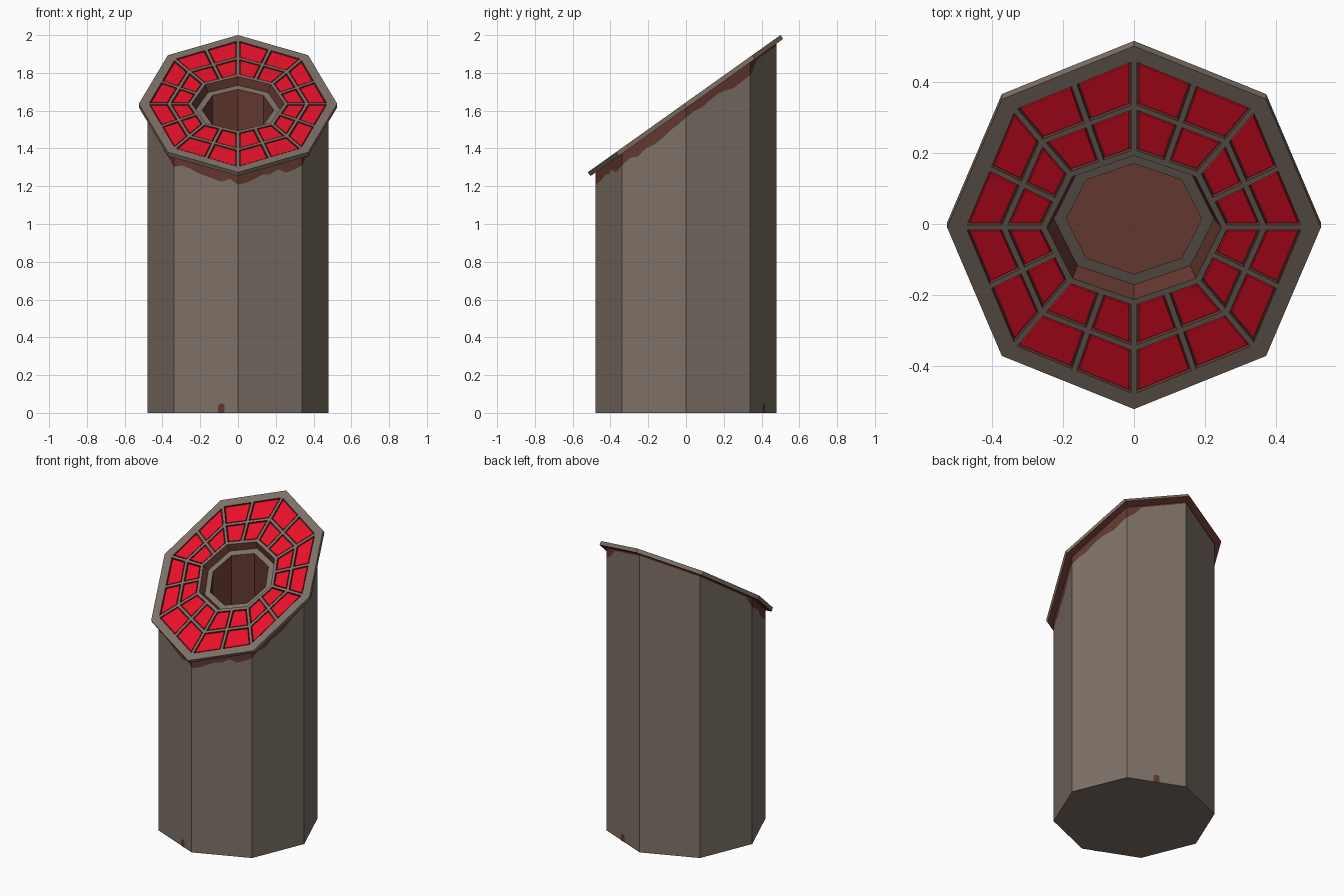
import bpy, bmesh, math, random
from mathutils import Vector

if "Cube" in bpy.data.objects:
    bpy.data.objects.remove(bpy.data.objects["Cube"])

random.seed(4)


def material(name, rgb):
    lin = [((c / 255 + 0.055) / 1.055) ** 2.4 for c in rgb]
    m = bpy.data.materials.new(name)
    m.diffuse_color = (*lin, 1)
    m.use_nodes = True
    m.node_tree.nodes["Principled BSDF"].inputs["Base Color"].default_value = m.diffuse_color
    return m


GREY = material("warm_grey_metal", (125, 113, 102))
RUST = material("rust_brown", (98, 55, 46))
RED = material("red_panel", (232, 16, 40))
MATS = [GREY, RUST, RED]

SLOPE = 0.712
NORMAL = Vector((0, -SLOPE, 1)).normalized()


def finish(bm, name):
    bmesh.ops.remove_doubles(bm, verts=bm.verts, dist=0.0001)
    mesh = bpy.data.meshes.new(name)
    bm.to_mesh(mesh)
    bm.free()
    for m in MATS:
        mesh.materials.append(m)
    ob = bpy.data.objects.new(name, mesh)
    bpy.context.collection.objects.link(ob)
    return ob


def octagon(rx, ry, per_side):
    """Plan points of an eight-sided loop, each side split evenly."""
    c = [Vector((rx * math.cos(i * math.pi / 4), ry * math.sin(i * math.pi / 4), 0)) for i in range(8)]
    return [c[i].lerp(c[(i + 1) % 8], k / per_side) for i in range(8) for k in range(per_side)]


def slanted(rx, ry, depth=0, per_side=2):
    """The same loop laid on the slanted top, sunk by depth."""
    return [Vector((p.x, p.y - 0.01, 1.637 + SLOPE * p.y)) - NORMAL * depth
            for p in octagon(rx, ry, per_side)]


def face(bm, pts, mat):
    f = bm.faces.new([bm.verts.new(p) for p in pts])
    f.material_index = mat
    return f


def bridge(bm, a, b, mat):
    n = len(a)
    return [face(bm, (a[i], a[(i + 1) % n], b[(i + 1) % n], b[i]), mat) for i in range(n)]


# Body: eight-sided column cut on a slant, with a ragged rust band at the top
bm = bmesh.new()
plan = octagon(0.48, 0.48, 8)
top, band = [], []
for p in plan:
    t = 1.644 + SLOPE * p.y - 0.029
    clean = p.y > 0.36 or (p.x < 0 and p.y > 0.01)
    drop = 0.012 if clean else 0.062 + random.uniform(-0.018, 0.016)
    top.append(Vector((p.x, p.y, t)))
    band.append(Vector((p.x, p.y, t - drop)))
bridge(bm, plan, band, 0)
bridge(bm, band, top, 1)
face(bm, plan[::-1], 0)
finish(bm, "column_body")

# Slanted plate: rim, edge, underside and framed red panels
bm = bmesh.new()
loops = [slanted(*r) for r in ((0.525, 0.51), (0.48, 0.475), (0.366, 0.34), (0.255, 0.212), (0.245, 0.202))]
under = slanted(0.525, 0.51, 0.025)
under_in = slanted(0.245, 0.202, 0.025)
bridge(bm, loops[0], loops[1], 0)
bridge(bm, loops[3], loops[4], 0)
bridge(bm, under, loops[0], 0)
bridge(bm, under_in, under, 1)
cells = bridge(bm, loops[1], loops[2], 0) + bridge(bm, loops[2], loops[3], 0)
bmesh.ops.remove_doubles(bm, verts=bm.verts, dist=0.0001)
bm.normal_update()


def inset(width, ring_mat, shift=0):
    bm.normal_update()
    ring = bmesh.ops.inset_individual(bm, faces=cells, thickness=width, use_even_offset=True)["faces"]
    for f in ring:
        f.material_index = ring_mat
    for v in {v for f in cells for v in f.verts}:
        v.co += NORMAL * shift


inset(0.008, 0)             # grey bars
inset(0.0005, 1, -0.014)    # groove walls
inset(0.005, 1)             # groove floor
inset(0.0005, 2, 0.011)     # panel sides
for f in cells:
    f.material_index = 2
finish(bm, "slanted_panel_plate")

# Central opening: rusty wall, grey ledge, then a deep vertical shaft
bm = bmesh.new()
edge = slanted(0.245, 0.202)
ledge_out = slanted(0.225, 0.185, 0.042)
ledge_in = slanted(0.19, 0.155, 0.042)
floor = [Vector((p.x, p.y, 0.8)) for p in ledge_in]
bridge(bm, edge, ledge_out, 1)
bridge(bm, ledge_out, ledge_in, 0)
bridge(bm, ledge_in, floor, 1)
face(bm, floor, 1)
finish(bm, "central_shaft")

# Small rust spots at the foot of the column
for name, k, side in (("front_rust_spot", 0.74, 5), ("back_rust_spot", 0.5, 1)):
    c = [Vector((0.48 * math.cos(a * math.pi / 4), 0.48 * math.sin(a * math.pi / 4), 0)) for a in (side, side + 1)]
    d = (c[1] - c[0]).normalized()
    out = Vector((d.y, -d.x, 0)) * 0.002
    mid = c[0].lerp(c[1], k) + out
    bm = bmesh.new()
    face(bm, [mid + d * x + Vector((0, 0, z)) for x, z in
              ((-0.018, 0), (0.018, 0), (0.018, 0.04), (0.008, 0.05), (-0.012, 0.046), (-0.018, 0.03))], 1)
    finish(bm, name)
